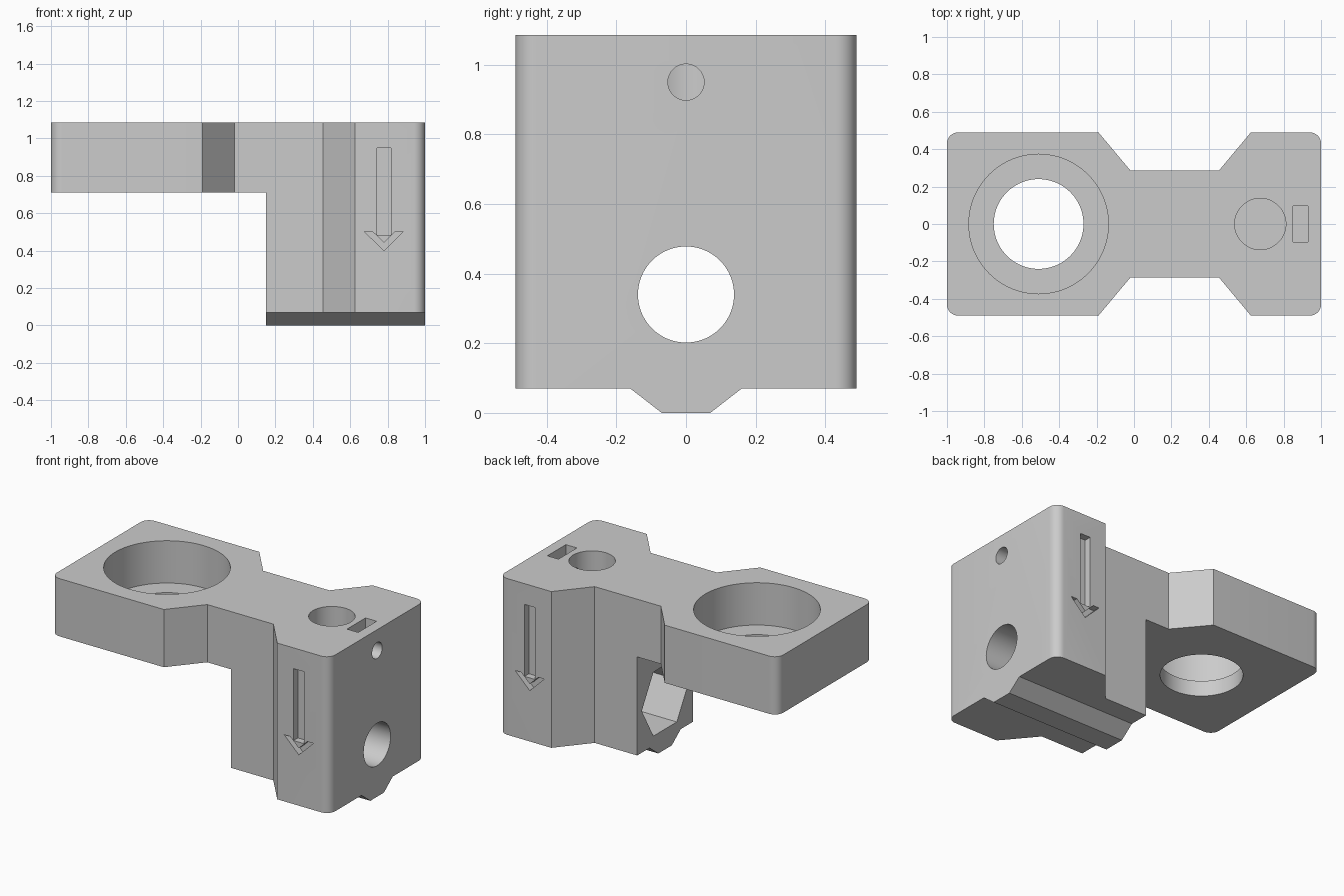
import bpy, bmesh, math
from mathutils import Vector

cube = bpy.data.objects.get("Cube")
if cube:
    bpy.data.objects.remove(cube, do_unlink=True)

grey = bpy.data.materials.new("plain grey")
grey.use_nodes = True
grey.diffuse_color = (0.6, 0.6, 0.6, 1)
grey.node_tree.nodes["Principled BSDF"].inputs["Base Color"].default_value = (0.6, 0.6, 0.6, 1)

TOP, FLOOR = 1.085, 0.07      # top face and underside of the clamp block
ARM_Z, BLOCK_X = 0.71, 0.15   # underside of the arm, inner face of the block
SIDE = 0.49                   # half width


def prism(name, points, axis, lo, hi):
    """Extrude a 2D profile along x (points are y, z), y (x, z) or z (x, y)."""
    place = {"x": lambda a, b, t: (t, a, b),
             "y": lambda a, b, t: (a, t, b),
             "z": lambda a, b, t: (a, b, t)}[axis]
    bm = bmesh.new()
    face = bm.faces.new([bm.verts.new(place(a, b, lo)) for a, b in points])
    ext = bmesh.ops.extrude_face_region(bm, geom=[face])
    moved = [v for v in ext["geom"] if isinstance(v, bmesh.types.BMVert)]
    bmesh.ops.translate(bm, verts=moved, vec=Vector(place(0, 0, hi - lo)))
    bmesh.ops.recalc_face_normals(bm, faces=bm.faces)
    mesh = bpy.data.meshes.new(name)
    bm.to_mesh(mesh)
    bm.free()
    mesh.materials.append(grey)
    obj = bpy.data.objects.new(name, mesh)
    bpy.context.collection.objects.link(obj)
    return obj


def ring(a, b, radius, sides=64):
    steps = [math.tau * i / sides for i in range(sides)]
    return [(a + radius * math.cos(t), b + radius * math.sin(t)) for t in steps]


def rect(a0, a1, b0, b1):
    return [(a0, b0), (a1, b0), (a1, b1), (a0, b1)]


# Waisted plate outline, mirrored across the centre line
half = [(-1, SIDE), (-0.19, SIDE), (-0.02, 0.287), (0.455, 0.287), (0.625, SIDE), (1, SIDE)]
outline = half + [(x, -y) for x, y in reversed(half)]
body = prism("bracket_body", outline, "z", 0, TOP)

# Round the four outer upright corners
bm = bmesh.new()
bm.from_mesh(body.data)
corners = [e for e in bm.edges
           if all(abs(abs(v.co.x) - 1) < 0.001 for v in e.verts)
           and abs(e.verts[0].co.z - e.verts[1].co.z) > 0.5]
bmesh.ops.bevel(bm, geom=corners, offset=0.06, segments=8, profile=0.5, affect="EDGES")
bm.to_mesh(body.data)
bm.free()

cutters = [
    # Space under the arm
    prism("arm_clearance", rect(-1.2, BLOCK_X, -0.2, ARM_Z), "y", -0.7, 0.7),
    # Stepped vertical bore in the arm
    prism("wide_bore", ring(-0.51, 0, 0.373, 96), "z", 0.81, 1.3),
    prism("narrow_bore", ring(-0.51, 0, 0.24, 96), "z", 0.5, 0.9),
    # Rod socket with nut slot and set screw hole
    prism("rod_socket", ring(0.675, 0, 0.137), "z", 0.56, 1.3),
    prism("nut_slot", rect(0.85, 0.93, -0.095, 0.095), "z", 0.84, 1.3),
    prism("set_screw_hole", ring(0, 0.95, 0.052, 32), "x", 0.7, 1.2),
    # Lower cross bolt with hexagonal nut pocket
    prism("bolt_hole", ring(0, 0.34, 0.138), "x", 0, 1.2),
    prism("hex_pocket", ring(0, 0.34, 0.24, 6), "x", 0, 0.42),
]

for s in (-1, 1):
    # Sloped relief that leaves the bottom ridge
    relief = [(-0.059, -0.1), (0.16, FLOOR), (0.7, FLOOR), (0.7, -0.1)]
    cutters.append(prism("ridge_relief", [(s * y, z) for y, z in relief], "x", -1.2, 1.2))
    # Recessed direction arrow on each side
    lo, hi = sorted((s * (SIDE - 0.045), s * 0.6))
    cutters.append(prism("arrow_shaft", rect(0.742, 0.817, 0.483, 0.95), "y", lo, hi))
    head = [(0.675, 0.503), (0.78, 0.4), (0.885, 0.503),
            (0.842, 0.503), (0.78, 0.443), (0.718, 0.503)]
    cutters.append(prism("arrow_head", head, "y", lo, hi))

bpy.ops.object.select_all(action="DESELECT")
body.select_set(True)
bpy.context.view_layer.objects.active = body
for cutter in cutters:
    cutter.hide_render = True
    mod = body.modifiers.new(cutter.name, "BOOLEAN")
    mod.operation = "DIFFERENCE"
    mod.solver = "EXACT"
    mod.object = cutter
    bpy.ops.object.modifier_apply(modifier=mod.name)
    bpy.data.objects.remove(cutter, do_unlink=True)

bpy.ops.object.shade_smooth_by_angle(angle=math.radians(25))
